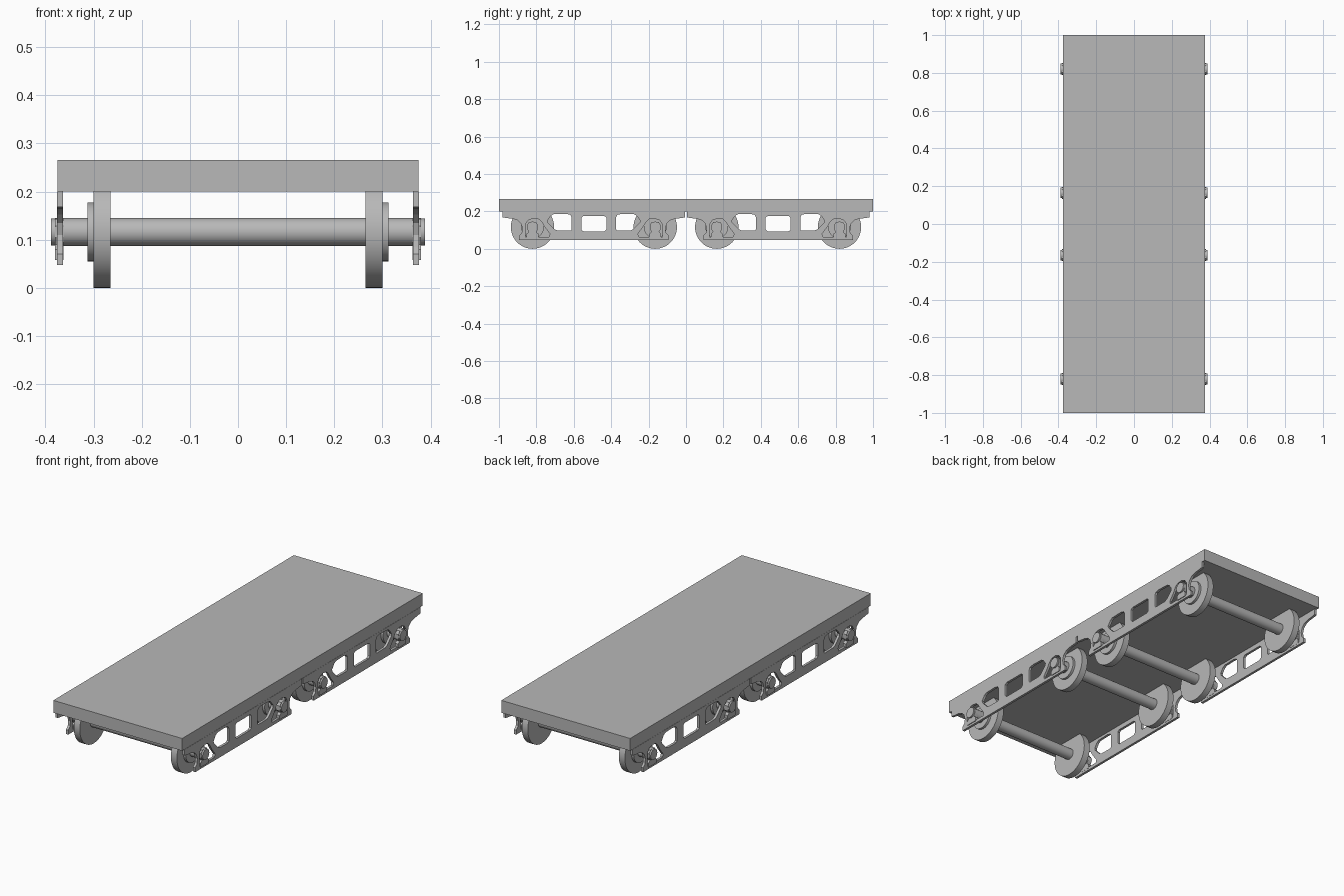
import bpy, bmesh, math
from mathutils import Matrix

cube = bpy.data.objects.get("Cube")
if cube:
    bpy.data.objects.remove(cube, do_unlink=True)

grey = bpy.data.materials.new("light_grey")
grey.use_nodes = True
colour = (0.48, 0.48, 0.48, 1)
grey.diffuse_color = colour
grey.node_tree.nodes["Principled BSDF"].inputs["Base Color"].default_value = colour

AXLE_Z, AXLE_OFFSET, TRUCK_Y = 0.116, 0.328, 0.4925


def add_mesh(name, mesh):
    obj = bpy.data.objects.new(name, mesh)
    bpy.context.collection.objects.link(obj)
    mesh.materials.clear()
    mesh.materials.append(grey)
    return obj


def box(name, x, y, z):
    """Box from (min, max) ranges."""
    bm = bmesh.new()
    size = [r[1] - r[0] for r in (x, y, z)]
    centre = [(r[0] + r[1]) / 2 for r in (x, y, z)]
    bmesh.ops.create_cube(bm, size=1, matrix=Matrix.Translation(centre) @ Matrix.Diagonal((*size, 1)))
    mesh = bpy.data.meshes.new(name)
    bm.to_mesh(mesh)
    bm.free()
    return add_mesh(name, mesh)


def lathe(name, profile, y, steps=48):
    """Revolve (x, radius) points about the axle line at y."""
    bm = bmesh.new()
    verts = [bm.verts.new((x, y, AXLE_Z + r)) for x, r in profile]
    edges = [bm.edges.new(pair) for pair in zip(verts, verts[1:])]
    bmesh.ops.spin(bm, geom=verts + edges, cent=(0, y, AXLE_Z), axis=(1, 0, 0),
                   angle=math.tau, steps=steps)
    bmesh.ops.remove_doubles(bm, verts=bm.verts, dist=1e-5)
    bmesh.ops.recalc_face_normals(bm, faces=bm.faces)
    mesh = bpy.data.meshes.new(name)
    bm.to_mesh(mesh)
    bm.free()
    mesh.shade_smooth()
    mesh.set_sharp_from_angle(angle=math.radians(30))
    return add_mesh(name, mesh)


def flip(points):
    return [(-u, z) for u, z in reversed(points)]


def plate(name, loops, x, y, thickness):
    """Flat plate with holes, standing in the y-z plane."""
    curve = bpy.data.curves.new(name, "CURVE")
    curve.dimensions = "2D"
    curve.fill_mode = "BOTH"
    curve.extrude = thickness / 2
    for points in loops:
        spline = curve.splines.new("POLY")
        spline.points.add(len(points) - 1)
        for p, (u, z) in zip(spline.points, points):
            p.co = (u, z, 0, 1)
        spline.use_cyclic_u = True
    helper = bpy.data.objects.new(name + "_curve", curve)
    bpy.context.collection.objects.link(helper)
    bpy.context.view_layer.update()
    graph = bpy.context.evaluated_depsgraph_get()
    mesh = bpy.data.meshes.new_from_object(helper.evaluated_get(graph))
    bpy.data.objects.remove(helper, do_unlink=True)
    mesh.transform(Matrix.Translation((x, y, 0))
                   @ Matrix.Rotation(math.pi / 2, 4, "Z") @ Matrix.Rotation(math.pi / 2, 4, "X"))
    mesh.shade_flat()
    return add_mesh(name, mesh)


# Deck
box("deck", (-0.375, 0.375), (-1, 1), (0.2, 0.265))

# Truck side frame outline and openings, one half each
half_outline = [(0.4, 0.047), (0.4, 0.07), (0.386, 0.085), (0.382, 0.11), (0.39, 0.135),
                (0.408, 0.152), (0.435, 0.161), (0.465, 0.164), (0.4875, 0.168), (0.4875, 0.2)]
end_window = [(0.119, 0.103), (0.125, 0.097), (0.195, 0.098), (0.21, 0.104), (0.245, 0.14),
              (0.247, 0.152), (0.23, 0.176), (0.215, 0.185), (0.15, 0.187), (0.126, 0.182),
              (0.119, 0.168)]
half_middle = [(0.056, 0.093), (0.067, 0.103), (0.067, 0.167), (0.056, 0.175)]
horn_opening = [(0.366, 0.064), (0.366, 0.13), (0.352, 0.152), (0.325, 0.162), (0.295, 0.158),
                (0.278, 0.142), (0.262, 0.115), (0.235, 0.08), (0.24, 0.064)]
loops = [half_outline + flip(half_outline), half_middle + flip(half_middle),
         end_window, flip(end_window), horn_opening, flip(horn_opening)]

# Bearing box resting on the lower bar, with a narrow neck
half_bearing = [(0.032, 0.058), (0.032, 0.08), (0.02, 0.09), (0.029, 0.105),
                (0.029, 0.128), (0.018, 0.143)]
bearing = half_bearing + flip(half_bearing)

for end, truck_y in (("front", -TRUCK_Y), ("back", TRUCK_Y)):
    for side, s in (("right", -1), ("left", 1)):
        plate(f"{end}_{side}_side_frame", loops, s * 0.3695, truck_y, 0.013)
    for place, offset in (("outer", -AXLE_OFFSET), ("inner", AXLE_OFFSET)):
        y = truck_y + offset * (1 if end == "front" else -1)
        tag = f"{end}_{place}"
        lathe(tag + "_axle", [(-0.38, 0), (-0.38, 0.029), (0.38, 0.029), (0.38, 0)], y, 32)
        for side, s in (("right", -1), ("left", 1)):
            lathe(f"{tag}_{side}_wheel", [(s * x, r) for x, r in (
                (0.265, 0), (0.265, 0.116), (0.3, 0.116), (0.3, 0.061), (0.313, 0.061),
                (0.313, 0))], y)
            plate(f"{tag}_{side}_bearing_box", [bearing], s * 0.371, y, 0.018)
            lathe(f"{tag}_{side}_journal_cap",
                  [(s * 0.362, 0), (s * 0.362, 0.028), (s * 0.388, 0.028), (s * 0.388, 0)], y, 16)
